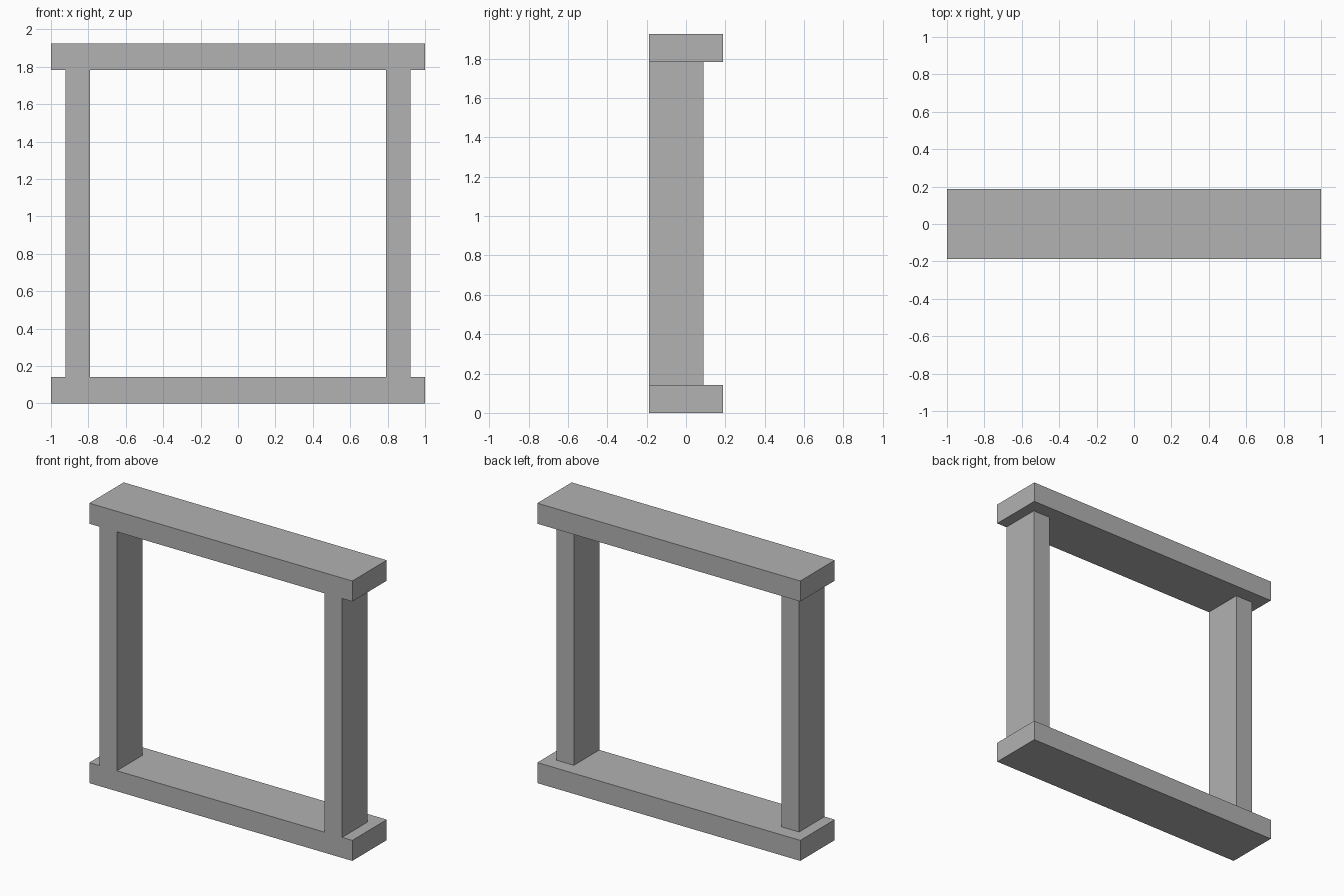
import bpy

cube = bpy.data.objects.get("Cube")
if cube:
    bpy.data.objects.remove(cube, do_unlink=True)

# Overall dimensions
HEIGHT = 1.924
RAIL = 0.141            # rail thickness
FRONT, BACK = -0.187, 0.187
POST_BACK = 0.09        # posts sit flush with the front only
POST_IN, POST_OUT = 0.79, 0.923

grey = bpy.data.materials.new("plain_grey")
grey.use_nodes = True
colour = (0.445, 0.445, 0.445, 1)
grey.diffuse_color = colour
grey.node_tree.nodes["Principled BSDF"].inputs["Base Color"].default_value = colour


def box(name, low, high):
    """Flat-shaded box between two opposite corners."""
    bpy.ops.mesh.primitive_cube_add(size=1)
    obj = bpy.context.object
    obj.name = obj.data.name = name
    for v in obj.data.vertices:
        v.co = [h if c > 0 else l for c, l, h in zip(v.co, low, high)]
    obj.data.materials.append(grey)
    return obj


# Horizontal rails
for name, z in (("bottom_rail", 0), ("top_rail", HEIGHT - RAIL)):
    box(name, (-1, FRONT, z), (1, BACK, z + RAIL))

# Upright posts
for name, x0, x1 in (("left_post", POST_IN, POST_OUT),
                     ("right_post", -POST_OUT, -POST_IN)):
    box(name, (x0, FRONT, RAIL), (x1, POST_BACK, HEIGHT - RAIL))
